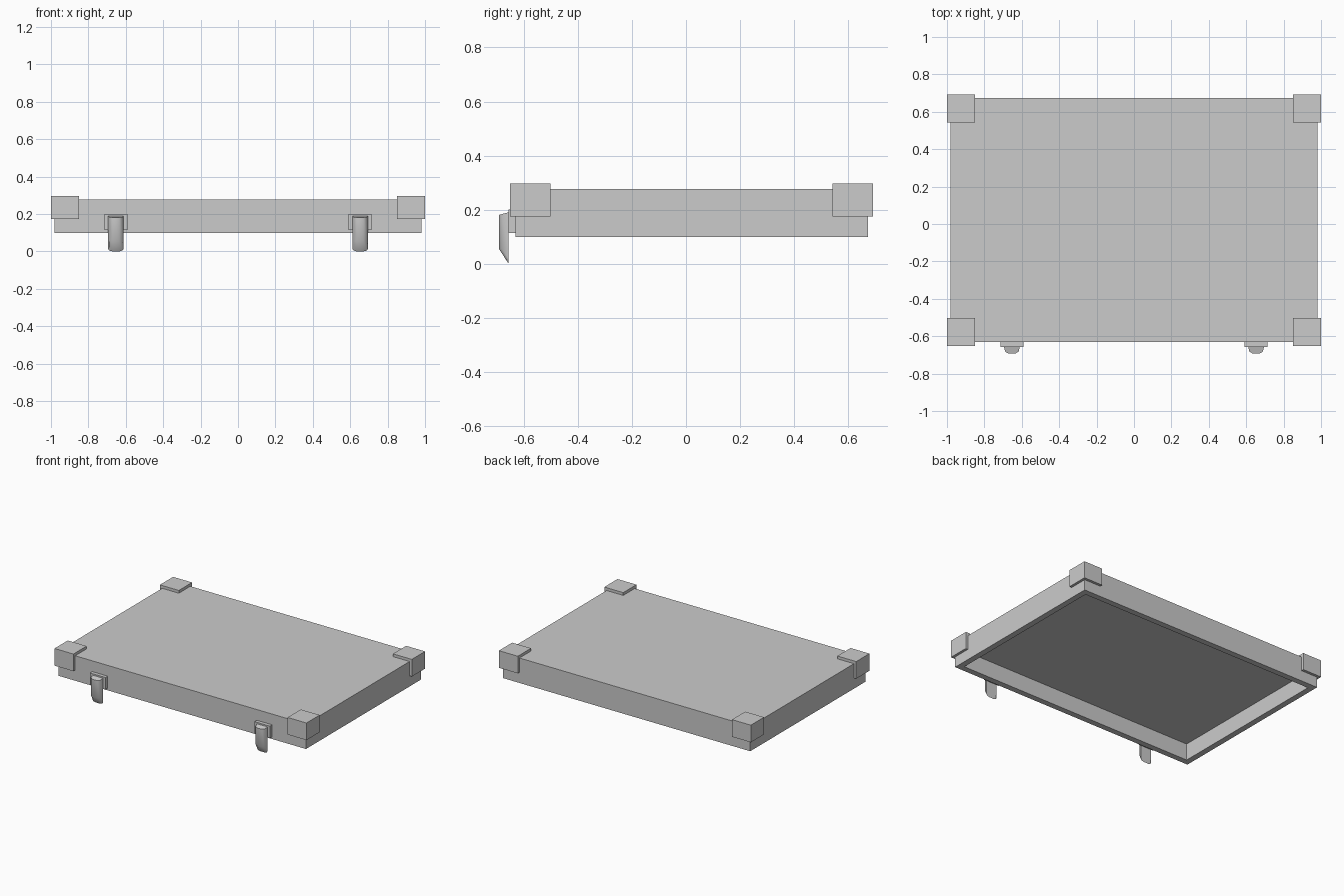
import bpy, bmesh, math

if "Cube" in bpy.data.objects:
    bpy.data.objects.remove(bpy.data.objects["Cube"])

grey = bpy.data.materials.new("plain grey")
grey.diffuse_color = (0.6, 0.6, 0.6, 1)
grey.use_nodes = True
grey.node_tree.nodes["Principled BSDF"].inputs["Base Color"].default_value = grey.diffuse_color


def make(name, bm):
    bmesh.ops.recalc_face_normals(bm, faces=bm.faces)
    me = bpy.data.meshes.new(name)
    bm.to_mesh(me)
    bm.free()
    me.materials.append(grey)
    ob = bpy.data.objects.new(name, me)
    bpy.context.collection.objects.link(ob)
    return ob


def box_bm(lo, hi):
    bm = bmesh.new()
    bmesh.ops.create_cube(bm, size=1)
    for v in bm.verts:
        v.co = [lo[i] if v.co[i] < 0 else hi[i] for i in range(3)]
    return bm


LO, HI = (-0.982, -0.632, 0.098), (0.982, 0.674, 0.277)
WALL = 0.06

# Lid: box with the underside inset and pushed up into a hollow
bm = box_bm(LO, HI)
bm.normal_update()
under = min(bm.faces, key=lambda f: f.calc_center_median().z)
bmesh.ops.inset_region(bm, faces=[under], thickness=WALL)
for v in under.verts:
    v.co.z = LO[2]
pit = bmesh.ops.extrude_discrete_faces(bm, faces=[under])["faces"][0]
for v in pit.verts:
    v.co.z = HI[2] - WALL
make("lid", bm)

# Corner guards: cubes with the lid volume cut away, leaving a three-sided cap
cutter = make("guard_cutter", box_bm(LO, HI))
cutter.hide_render = True
cutter.hide_viewport = True
for x0, x1, side in ((-1, -0.85, "left"), (0.85, 1, "right")):
    for y0, y1, end in ((-0.652, -0.502, "front"), (0.543, 0.693, "back")):
        guard = make(f"corner_guard_{end}_{side}",
                     box_bm((x0, y0, 0.174), (x1, y1, 0.297)))
        mod = guard.modifiers.new("wrap", 'BOOLEAN')
        mod.operation = 'DIFFERENCE'
        mod.solver = 'EXACT'
        mod.object = cutter

# Latches: a mounting plate and a rounded, pointed lever on the front wall
BACK, DEPTH = -0.657, 0.036
COLUMNS = ((-0.042, 0), (-0.036, 0.7), (-0.018, 1), (0.018, 1), (0.036, 0.7), (0.042, 0))
for cx, side in ((-0.653, "left"), (0.653, "right")):
    make(f"latch_plate_{side}", box_bm((cx - 0.061, -0.658, 0.114), (cx + 0.061, -0.632, 0.2)))
    bm = bmesh.new()
    top = [bm.verts.new((cx + x, BACK - DEPTH * d, 0.19 - 0.01 * d)) for x, d in COLUMNS]
    bend = [bm.verts.new((cx + x, BACK - DEPTH * d, 0.055)) for x, d in COLUMNS]
    tip = [bm.verts.new((cx + x, BACK, 0.016 * (1 - d))) for x, d in COLUMNS]
    for i in range(5):
        bm.faces.new((top[i], top[i + 1], bend[i + 1], bend[i]))
        if i in (0, 4):
            j, k = (i, i + 1) if i == 0 else (i + 1, i)
            bm.faces.new((bend[i], bend[i + 1], tip[i + 1], tip[i]))
        else:
            bm.faces.new((bend[i], bend[i + 1], tip[i + 1], tip[i]))
    bm.faces.new(top)
    bm.faces.new([top[0], bend[0]] + tip + [bend[5], top[5]])
    lever = make(f"latch_lever_{side}", bm)
    bpy.ops.object.select_all(action='DESELECT')
    lever.select_set(True)
    bpy.context.view_layer.objects.active = lever
    bpy.ops.object.shade_smooth_by_angle(angle=math.radians(50))
